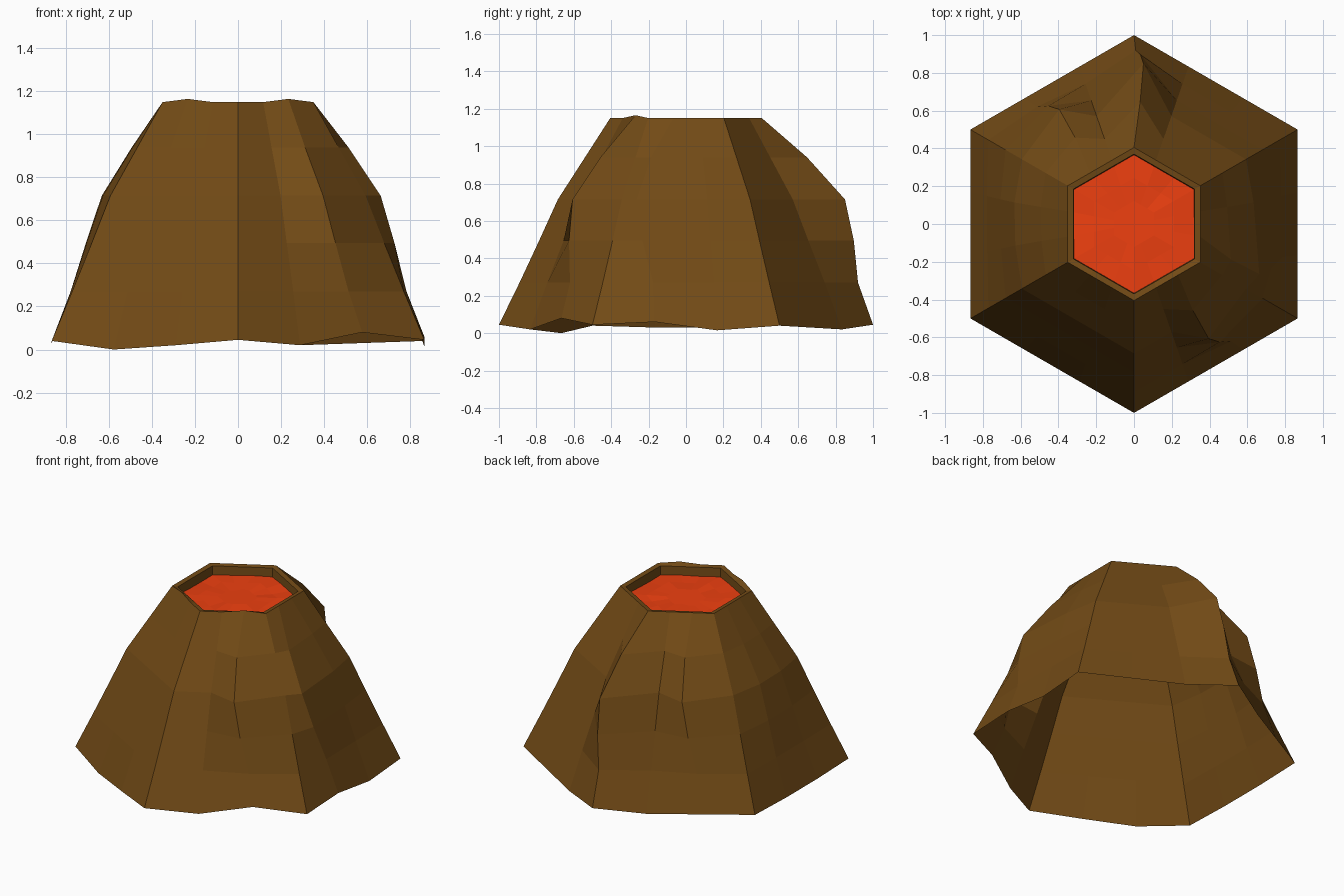
import bpy, bmesh, math, random
from mathutils import Vector

if "Cube" in bpy.data.objects:
    bpy.data.objects.remove(bpy.data.objects["Cube"])

random.seed(4)


def material(name, rgb):
    m = bpy.data.materials.new(name)
    m.diffuse_color = (*rgb, 1)
    m.use_nodes = True
    m.node_tree.nodes["Principled BSDF"].inputs["Base Color"].default_value = m.diffuse_color
    return m


def finish(bm, name, mat):
    me = bpy.data.meshes.new(name)
    bm.to_mesh(me)
    bm.free()
    me.materials.append(mat)
    ob = bpy.data.objects.new(name, me)
    bpy.context.collection.objects.link(ob)
    return ob


def hex_point(i, r, z):
    # 18 points round a hexagon: corners every third, first at the front
    def corner(k):
        a = math.radians(-90 + 60 * k)
        return Vector((math.cos(a), math.sin(a), 0))
    k, f = divmod(i % 18, 3)
    p = corner(k).lerp(corner(k + 1), f / 3) * r
    p.z = z
    return p


def bridge(bm, rings):
    for a, b in zip(rings, rings[1:]):
        for i in range(18):
            j = (i + 1) % 18
            bm.faces.new((a[i], a[j], b[j], b[i]))


rock = material("rock", (0.17, 0.07, 0.008))
lava = material("lava", (0.85, 0.05, 0.005))

# Mountain shell: open base, five rows of facets, then the crater lip
profile = [(1, .04), (.89, .27), (.785, .495), (.685, .715), (.54, .94), (.405, 1.15)]
base_z = [.045, .02, .08, .045, .06, .015, .04, .03, .02,
          .045, .02, .03, .04, .03, .03, .04, 0, .02]

# Rocky bulges: column -> sideways push at its strongest row
bulges = {2: (0, -.15), 4: (.07, -.15), 9: (.05, .165), 11: (0, .15),
          5: (.04, 0), 13: (-.04, 0), 14: (-.035, 0)}
strength = [0, .18, .68, 1, .65, 0]

bm = bmesh.new()
rings = []
for row, (r, z) in enumerate(profile):
    ring = []
    for i in range(18):
        p = hex_point(i, r, base_z[i] if row == 0 else z)
        if i in bulges:
            p += Vector((*bulges[i], 0)) * strength[row]
        if row == 5 and i in (2, 16):
            p.z += .015
        ring.append(bm.verts.new(p))
    rings.append(ring)
for r, z in ((.37, 1.145), (.365, 1.07)):
    rings.append([bm.verts.new(hex_point(i, r, z)) for i in range(18)])
bridge(bm, rings)
finish(bm, "mountain", rock)

# Lava pool: faceted hexagon just below the lip
bm = bmesh.new()
rings = []
for r in (.366, .244, .122):
    rings.append([bm.verts.new(hex_point(i, r, 1.09 + random.uniform(-.006, .006)))
                  for i in range(18)])
bridge(bm, rings)
bm.faces.new(rings[-1])
finish(bm, "lava_pool", lava)
